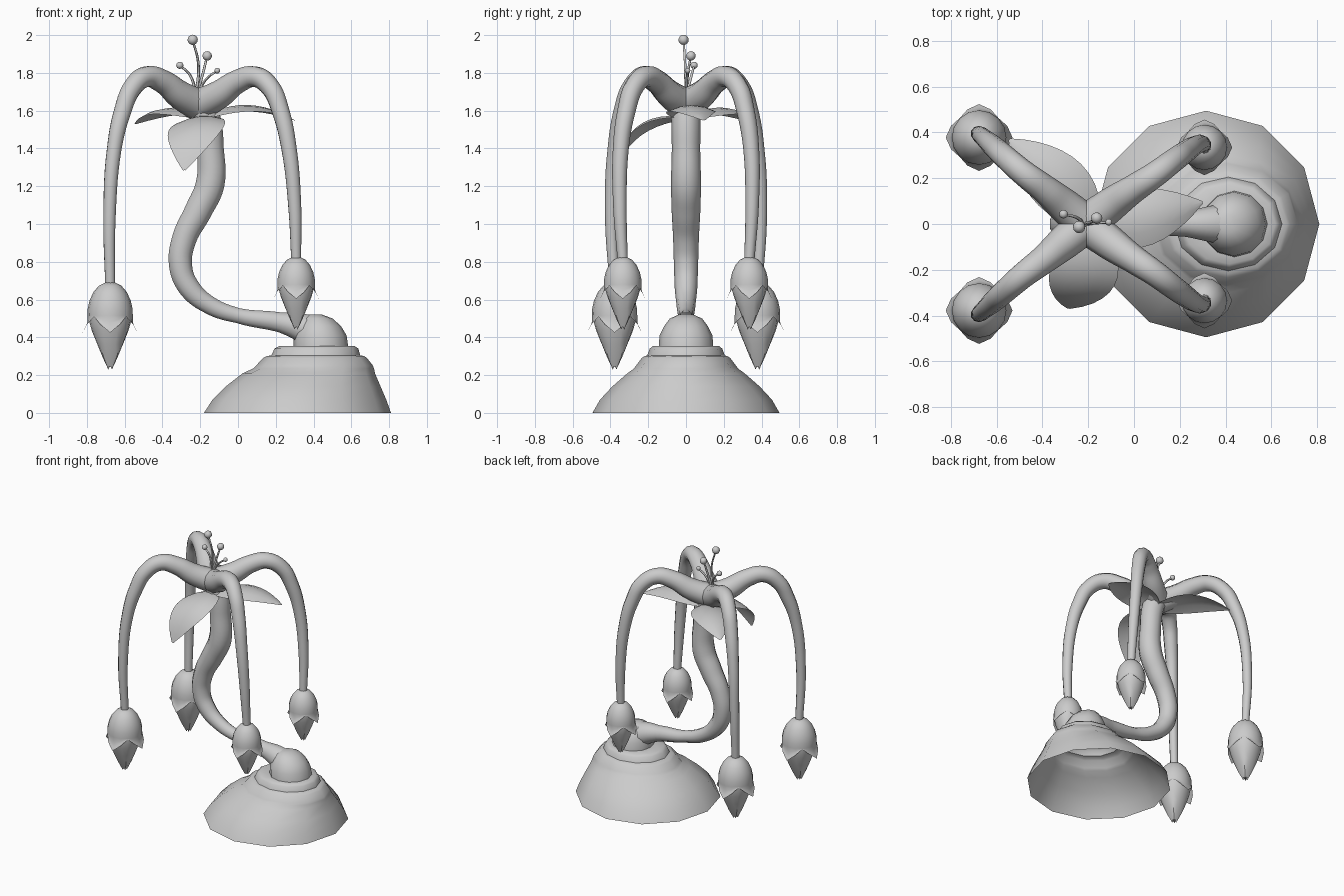
import bpy, bmesh, math
from mathutils import Vector

cube = bpy.data.objects.get("Cube")
if cube:
    bpy.data.objects.remove(cube)

grey = bpy.data.materials.new("plain_grey")
grey.use_nodes = True
grey.diffuse_color = (0.6, 0.6, 0.6, 1)
grey.node_tree.nodes["Principled BSDF"].inputs["Base Color"].default_value = (0.6, 0.6, 0.6, 1)


def finish(name, bm, angle=50, fix=True):
    if fix:
        bmesh.ops.recalc_face_normals(bm, faces=bm.faces)
    mesh = bpy.data.meshes.new(name)
    bm.to_mesh(mesh)
    bm.free()
    obj = bpy.data.objects.new(name, mesh)
    bpy.context.collection.objects.link(obj)
    mesh.materials.append(grey)
    bpy.ops.object.select_all(action='DESELECT')
    obj.select_set(True)
    bpy.context.view_layer.objects.active = obj
    bpy.ops.object.shade_smooth_by_angle(angle=math.radians(angle))
    return obj


def skin(bm, rings, closed=True):
    """Join rows of points with quads."""
    rows = [[bm.verts.new(p) for p in ring] for ring in rings]
    for a, b in zip(rows, rows[1:]):
        for i in range(len(a) if closed else len(a) - 1):
            j = (i + 1) % len(a)
            bm.faces.new((a[i], a[j], b[j], b[i]))
    return rows


def tube(name, points, sides=2):
    """Smooth tapering tube; each point is x, y, z, radius."""
    curve = bpy.data.curves.new(name, 'CURVE')
    curve.dimensions = '3D'
    curve.bevel_depth = 1
    curve.bevel_resolution = sides
    curve.resolution_u = 6
    curve.use_fill_caps = True
    spline = curve.splines.new('BEZIER')
    spline.bezier_points.add(len(points) - 1)
    for bp, (x, y, z, r) in zip(spline.bezier_points, points):
        bp.co = (x, y, z)
        bp.radius = r
        bp.handle_left_type = bp.handle_right_type = 'AUTO'
    obj = bpy.data.objects.new(name, curve)
    bpy.context.collection.objects.link(obj)
    curve.materials.append(grey)
    bpy.ops.object.select_all(action='DESELECT')
    obj.select_set(True)
    bpy.context.view_layer.objects.active = obj
    bpy.ops.object.convert(target='MESH')
    bpy.ops.object.shade_smooth_by_angle(angle=math.radians(60))
    return bpy.context.object


def oval(cx, rx, ry, z, n=12):
    return [(cx + rx * math.cos(t), ry * math.sin(t), z)
            for t in (math.tau * i / n for i in range(n))]


# Stepped mound, open underneath: centre x, radius x, radius y, height
mound = [(.315, .495, .495, 0), (.325, .46, .455, .07), (.345, .41, .39, .14),
         (.375, .35, .31, .21), (.4, .32, .275, .235), (.405, .31, .265, .25),
         (.408, .275, .235, .29), (.41, .26, .22, .3), (.412, .235, .205, .305),
         (.415, .222, .192, .34), (.418, .2, .175, .354), (.43, .13, .12, .354)]
bm = bmesh.new()
rows = skin(bm, [oval(*m) for m in mound])
bm.faces.new(rows[-1])
finish("mound", bm)

# Swollen root on top of the mound
root = [(.44, .145, .145, .34), (.435, .14, .14, .41), (.43, .115, .115, .46),
        (.42, .08, .085, .5), (.41, .035, .04, .52)]
bm = bmesh.new()
rows = skin(bm, [oval(*m) for m in root])
bm.faces.new(rows[-1])
finish("root_bulb", bm)

# Winding stem
tube("stem", [(.44, 0, .4, .1), (.34, 0, .45, .08), (.22, 0, .48, .055),
              (0, 0, .515, .042), (-.15, 0, .57, .05), (-.26, 0, .665, .06),
              (-.304, 0, .78, .064), (-.285, 0, .92, .068), (-.21, 0, 1.07, .076),
              (-.148, 0, 1.21, .08), (-.147, 0, 1.4, .075), (-.165, 0, 1.55, .078),
              (-.2, 0, 1.64, .08)], 3)


def bud(name, x, y, top, s):
    """Egg-shaped cup with four flared sepals around four closed petals."""
    n = 16

    def ring(f):
        pts = []
        for i in range(n):
            t = math.tau * i / n
            side = abs((i + 2) % 4 - 2) / 2     # 0 on a sepal, 1 between two
            r, z = f(side)
            pts.append((x + s * r * math.cos(t), y + s * r * math.sin(t), top - s * z))
        return pts

    bm = bmesh.new()
    cup = [(.028, -.004), (.06, .012), (.088, .045), (.109, .09), (.119, .135), (.12, .17)]
    rings = [ring(lambda a, c=c: c) for c in cup]
    for k in (.4, .75, 1):
        rings.append(ring(lambda a: (.12 + (1 - a) * (.04 * k * k - .014 * k),
                                     .17 + .085 * k * (1 - a) + .005 * k)))
    rows = skin(bm, rings)
    bm.faces.new(rows[0])
    finish(name + "_sepals", bm)

    bm = bmesh.new()
    core = [(.113, .14, 0), (.114, .19, 0), (.102, .25, .05), (.078, .32, .12),
            (.048, .39, .2), (.022, .44, .35)]
    rings = [ring(lambda a, c=c: (c[0] * (1 - c[2] * (1 - a)), c[1])) for c in core]
    rings.append(ring(lambda a: (.012 * a + .002, .43 + .025 * a)))
    rows = skin(bm, rings)
    bm.faces.new(rows[-1])
    finish(name + "_petals", bm, 35)


# Four drooping arms, each ending in a bud
right_arm = [(-.21, 0, 1.63, .085), (-.1, .085, 1.685, .075), (0, .155, 1.755, .062),
             (.09, .215, 1.78, .056), (.17, .275, 1.725, .052), (.225, .315, 1.6, .048),
             (.27, .345, 1.4, .042), (.3, .35, 1.1, .036), (.308, .335, .8, .027)]
left_arm = [(-.21, 0, 1.63, .085), (-.31, .085, 1.685, .075), (-.4, .16, 1.755, .062),
            (-.485, .225, 1.78, .056), (-.56, .29, 1.72, .052), (-.61, .335, 1.6, .048),
            (-.655, .375, 1.4, .04), (-.68, .395, 1.05, .034), (-.677, .378, .67, .027)]
for side, arm, top, size in (("left", right_arm, .82, .83), ("right", left_arm, .685, 1)):
    for end, flip in (("front", -1), ("back", 1)):
        path = [(x, y * flip, z, r) for x, y, z, r in arm]
        tube(f"{end}_{side}_arm", path, 3)
        bud(f"{end}_{side}_bud", path[-1][0], path[-1][1], top, size)


def leaf(name, base, mid, tip, half, across, rise):
    """Thin pointed leaf along a bent midline, its edges drooping."""
    base, mid, tip, across = map(Vector, (base, mid, tip, across))
    across.normalize()
    rows, steps = [], 10
    for i in range(steps + 1):
        t = i / steps
        c = base * (1 - t) ** 2 + mid * 2 * t * (1 - t) + tip * t * t
        w = half * max(.02, math.sin(math.pi * (.08 + .92 * t ** .85))) ** .8
        rows.append([c + across * w * u - Vector((0, 0, rise * (w / half) * u * u))
                     for u in (-1, -.5, 0, .5, 1)])
    bm = bmesh.new()
    skin(bm, rows, False)
    finish(name, bm, 60)


leaf("left_leaf", (-.18, 0, 1.57), (.05, .02, 1.7), (.3, .095, 1.55),
     .13, (-.2, 1, 0), .035)
leaf("back_leaf", (-.18, .02, 1.57), (-.36, .22, 1.68), (-.545, .37, 1.53),
     .13, (.72, .7, 0), .035)
leaf("front_leaf", (-.19, -.02, 1.57), (-.22, -.31, 1.6), (-.285, -.37, 1.285),
     .15, (1, -.12, .1), .03)

# Stamens with round tips: bend, tip and tip radius
stamens = [((-.21, -.005, 1.85), (-.24, -.013, 1.975), .027),
           ((-.185, .01, 1.8), (-.163, .026, 1.89), .025),
           ((-.255, .03, 1.79), (-.308, .043, 1.84), .019),
           ((-.165, .005, 1.77), (-.11, .008, 1.812), .015)]
for i, (bend, tip, r) in enumerate(stamens, 1):
    tube(f"stamen_{i}", [(-.22, 0, 1.68, .009), (*bend, .007), (*tip, .006)], 1)
    bm = bmesh.new()
    bmesh.ops.create_uvsphere(bm, u_segments=12, v_segments=8, radius=r)
    bmesh.ops.translate(bm, verts=bm.verts, vec=tip)
    finish(f"stamen_tip_{i}", bm)
